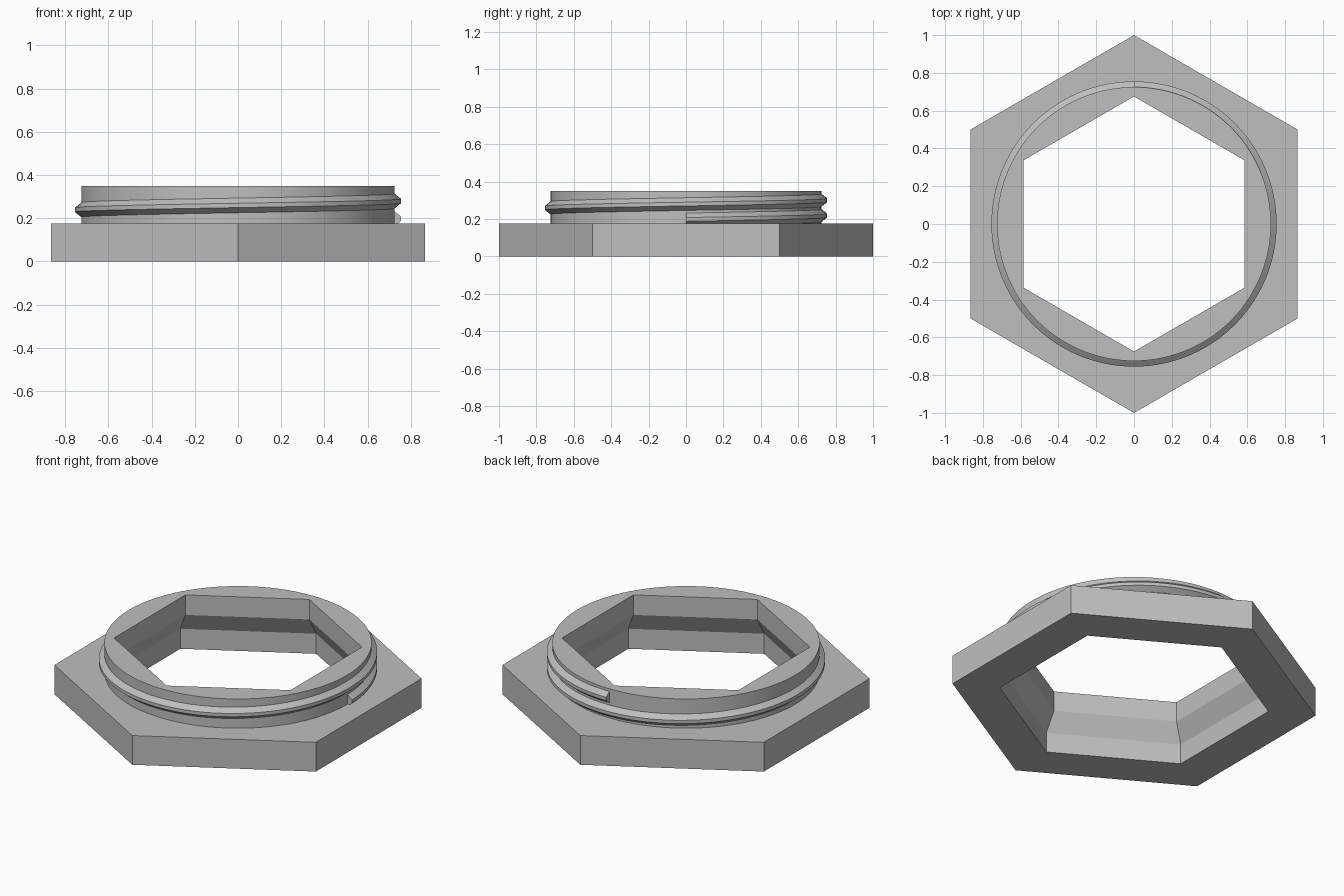
import bpy, bmesh, math
from math import sin, cos, pi

cube = bpy.data.objects.get("Cube")
if cube:
    bpy.data.objects.remove(cube)

grey = bpy.data.materials.new("plain_grey")
grey.use_nodes = True
COLOUR = (0.52, 0.52, 0.52, 1)
grey.diffuse_color = COLOUR
grey.node_tree.nodes["Principled BSDF"].inputs["Base Color"].default_value = COLOUR


def make_object(name, bm):
    bmesh.ops.recalc_face_normals(bm, faces=bm.faces)
    mesh = bpy.data.meshes.new(name)
    bm.to_mesh(mesh)
    bm.free()
    mesh.materials.append(grey)
    obj = bpy.data.objects.new(name, mesh)
    bpy.context.collection.objects.link(obj)
    return obj


def skin(name, loops):
    """Closed solid through a series of equal-sized point loops."""
    bm = bmesh.new()
    rings = [[bm.verts.new(p) for p in loop] for loop in loops]
    n = len(rings[0])
    for low, high in zip(rings, rings[1:]):
        for i in range(n):
            j = (i + 1) % n
            bm.faces.new((low[i], low[j], high[j], high[i]))
    bm.faces.new(rings[0][::-1])
    bm.faces.new(rings[-1])
    return make_object(name, bm)


def stack(name, sides, levels):
    """Upright prism with a corner on +y; levels are (radius, z)."""
    angles = [pi / 2 + 2 * pi * i / sides for i in range(sides)]
    return skin(name, [[(r * cos(a), r * sin(a), z) for a in angles] for r, z in levels])


def boolean(target, tool, operation):
    mod = target.modifiers.new(operation.lower(), "BOOLEAN")
    mod.object, mod.operation, mod.solver = tool, operation, "EXACT"
    bpy.ops.object.select_all(action="DESELECT")
    bpy.context.view_layer.objects.active = target
    target.select_set(True)
    bpy.ops.object.modifier_apply(modifier=mod.name)
    bpy.data.objects.remove(tool)


def smooth(obj):
    bpy.ops.object.select_all(action="DESELECT")
    bpy.context.view_layer.objects.active = obj
    obj.select_set(True)
    bpy.ops.object.shade_smooth_by_angle(angle=math.radians(18))


# Hexagonal flange with a round collar on top
body = stack("hex_flange_and_collar", 6, [(1, 0), (1, 0.175)])
collar = stack("collar", 120, [(0.725, 0.06), (0.725, 0.35)])
boolean(body, collar, "UNION")

# Hexagonal bore, wider below and tapering to the top opening
bore = stack("bore_cutter", 6, [(0.74, -0.1), (0.74, 0.12), (0.675, 0.23), (0.675, 0.5)])
boolean(body, bore, "DIFFERENCE")
smooth(body)

# Helical thread ridge, one and a quarter turns
START, PITCH, TURNS, STEPS = 0.198, 0.082, 1.25, 150
section = [(0.715, -0.042), (0.755, -0.01), (0.755, 0.01), (0.715, 0.042)]
loops = []
for k in range(STEPS + 1):
    turn = TURNS * k / STEPS
    a = 2 * pi * turn
    loops.append([(r * cos(a), r * sin(a), START + PITCH * turn + dz) for r, dz in section])
smooth(skin("thread_ridge", loops))
